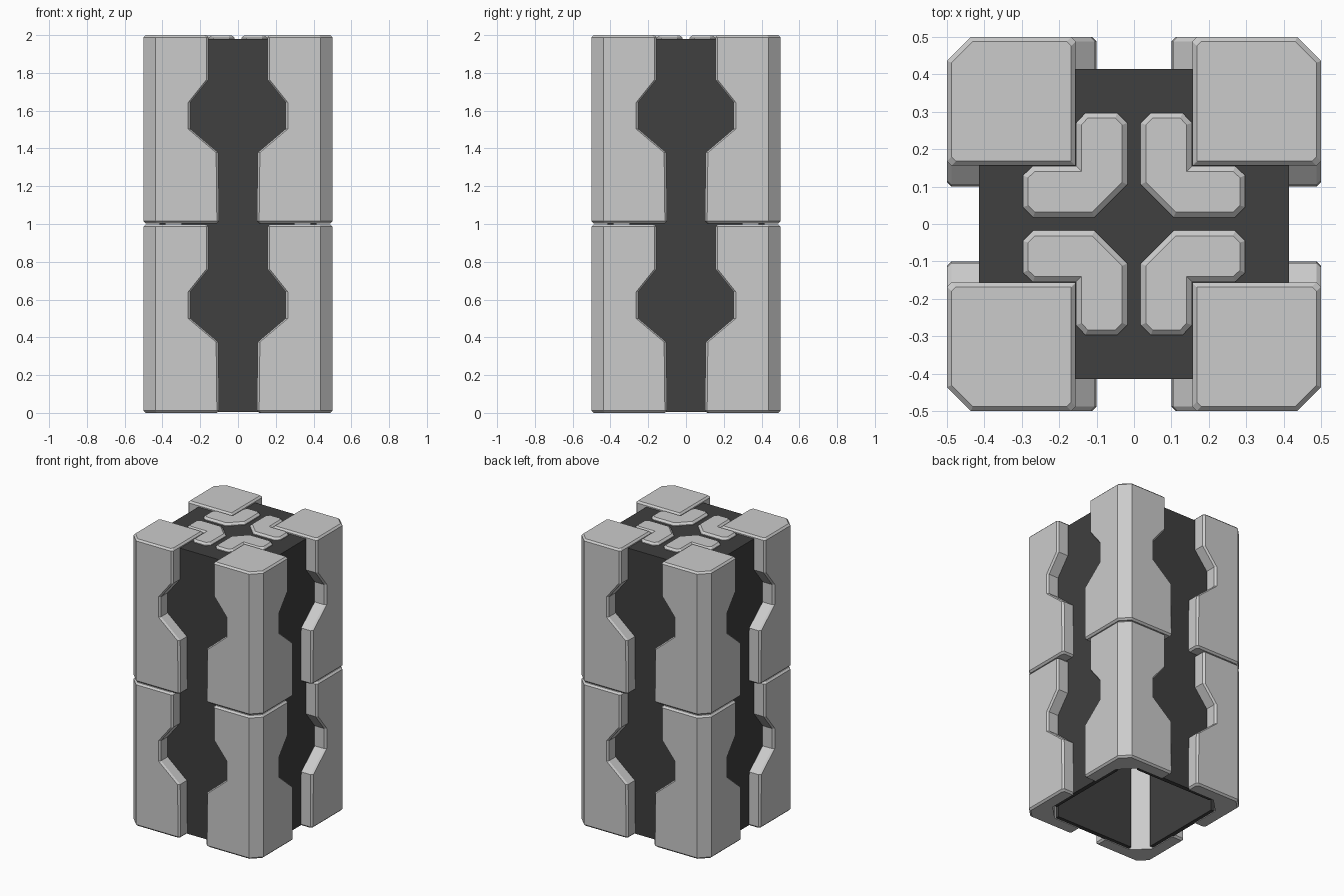
import bpy, bmesh
from math import pi
from mathutils import Matrix

if "Cube" in bpy.data.objects:
    bpy.data.objects.remove(bpy.data.objects["Cube"])

dark = bpy.data.materials.new("dark_core")
dark.diffuse_color = (0.05, 0.05, 0.05, 1)
dark.use_nodes = True
dark.node_tree.nodes["Principled BSDF"].inputs["Base Color"].default_value = dark.diffuse_color


def loft(bm, rings):
    """Skin a stack of closed rings and cap both ends."""
    loops = [[bm.verts.new(p) for p in r] for r in rings]
    n = len(loops[0])
    for a, b in zip(loops, loops[1:]):
        for i in range(n):
            j = (i + 1) % n
            bm.faces.new((a[i], a[j], b[j], b[i]))
    bm.faces.new(loops[0][::-1])
    bm.faces.new(loops[-1])


def four_way(name, bm, mat=None):
    """Finish a part and place four copies around the centre."""
    bmesh.ops.recalc_face_normals(bm, faces=bm.faces)
    me = bpy.data.meshes.new(name)
    bm.to_mesh(me)
    bm.free()
    if mat:
        me.materials.append(mat)
    for k in range(4):
        ob = bpy.data.objects.new(f"{name}_{k + 1}", me)
        ob.matrix_world = Matrix.Rotation(k * pi / 2, 4, 'Z')
        bpy.context.collection.objects.link(ob)


def mirrored(half):
    """Complete an outline that is symmetric about the x = y diagonal."""
    return half + [(y, x) for x, y in reversed(half)]


B, T = 0.012, 0.41   # edge bevel, inner face of shell


def shell_ring(e, z, d=0.0):
    o, e = 0.5 - d, e + d
    half = [(0.31, T), (e, T), (e, o - B), (e + B, o), (0.436 - d * 0.4, o)]
    pts = mirrored(half)
    return [(x, y, z) for x, y in pts]


def cap_ring(z, d=0.0):
    o, e = 0.5 - d, 0.156 + d
    half = [(e, e + 0.002), (e, o - B), (e + B, o), (0.436 - d * 0.4, o)]
    return [(x, y, z) for x, y in mirrored(half)]


# Notched corner armour, two tiers
for tier, z0 in (("lower", 0.0), ("upper", 1.003)):
    prof = [(0.10, B), (0.104, 0.375), (0.252, 0.50), (0.252, 0.64),
            (0.156, 0.76), (0.156, 0.96)]
    bm = bmesh.new()
    rings = [shell_ring(0.10, z0, B)] + [shell_ring(e, z0 + z) for e, z in prof]
    if tier == "lower":
        rings += [shell_ring(0.156, 0.986), shell_ring(0.156, 0.998, B)]
    loft(bm, rings)
    four_way(f"{tier}_corner_plate", bm)

# Square caps closing the upper corner plates
bm = bmesh.new()
loft(bm, [cap_ring(1.963), cap_ring(2 - B), cap_ring(2.0, B)])
four_way("corner_cap", bm)

# Dark core walls, open at the bottom
bm = bmesh.new()
bmesh.ops.create_cube(bm, size=1, matrix=Matrix.Translation((0, 0.4, 0.99))
                      @ Matrix.Diagonal((0.6, 0.03, 1.97, 1)))
four_way("core_wall", bm, dark)

# Core lid
bpy.ops.mesh.primitive_cube_add(size=1, location=(0, 0, 1.965))
lid = bpy.context.object
lid.name = "core_lid"
lid.scale = (0.83, 0.83, 0.03)
lid.data.materials.append(dark)

# Bevelled L-shaped pads on the lid
base = mirrored([(0.155, 0.155), (0.155, 0.27), (0.13, 0.297), (0.045, 0.297),
                 (0.018, 0.27), (0.018, 0.105)])
top = mirrored([(0.14, 0.14), (0.14, 0.265), (0.124, 0.283), (0.05, 0.283),
                (0.032, 0.265), (0.032, 0.112)])
bm = bmesh.new()
loft(bm, [[(x, y, 1.97) for x, y in base], [(x, y, 1.985) for x, y in base],
          [(x, y, 1.998) for x, y in top]])
four_way("top_pad", bm)
